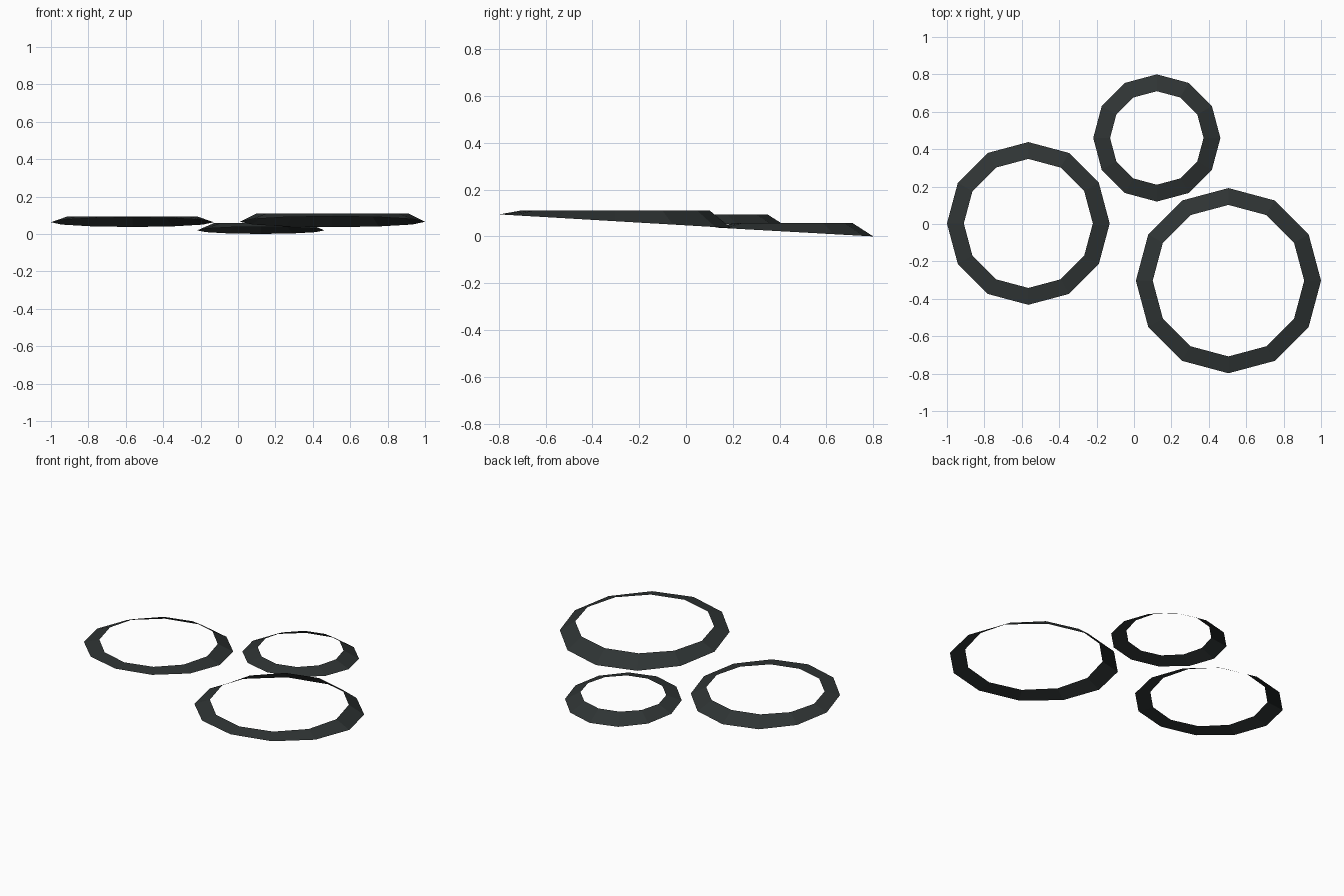
import bpy, bmesh
from math import cos, sin, tau

if "Cube" in bpy.data.objects:
    bpy.data.objects.remove(bpy.data.objects["Cube"])

SIDES = 12

mat = bpy.data.materials.new("dark_grey")
mat.diffuse_color = (0.028, 0.034, 0.034, 1)
mat.use_nodes = True
mat.node_tree.nodes["Principled BSDF"].inputs["Base Color"].default_value = mat.diffuse_color


def bezel(name, cx, cy, r_out, r_in, z_top, z_front, z_back):
    """Conical trim ring: level inner rim, outer rim tilted front to back."""
    bm = bmesh.new()
    outer, inner = [], []
    for i in range(SIDES):
        c, s = cos(tau * i / SIDES), sin(tau * i / SIDES)
        z = (z_front + z_back) / 2 + s * (z_back - z_front) / 2
        outer.append(bm.verts.new((cx + r_out * c, cy + r_out * s, z)))
        inner.append(bm.verts.new((cx + r_in * c, cy + r_in * s, z_top)))
    for i in range(SIDES):
        j = (i + 1) % SIDES
        bm.faces.new((outer[i], outer[j], inner[j], inner[i]))
    mesh = bpy.data.meshes.new(name)
    bm.to_mesh(mesh)
    bm.free()
    mesh.materials.append(mat)
    bpy.context.collection.objects.link(bpy.data.objects.new(name, mesh))


# Three flat-shaded open rings of different size
bezel("large_ring", 0.505, -0.303, 0.495, 0.405, 0.110, 0.094, 0.036)
bezel("medium_ring", -0.565, 0.003, 0.435, 0.345, 0.094, 0.088, 0.037)
bezel("small_ring", 0.122, 0.460, 0.340, 0.250, 0.058, 0.038, 0.000)
